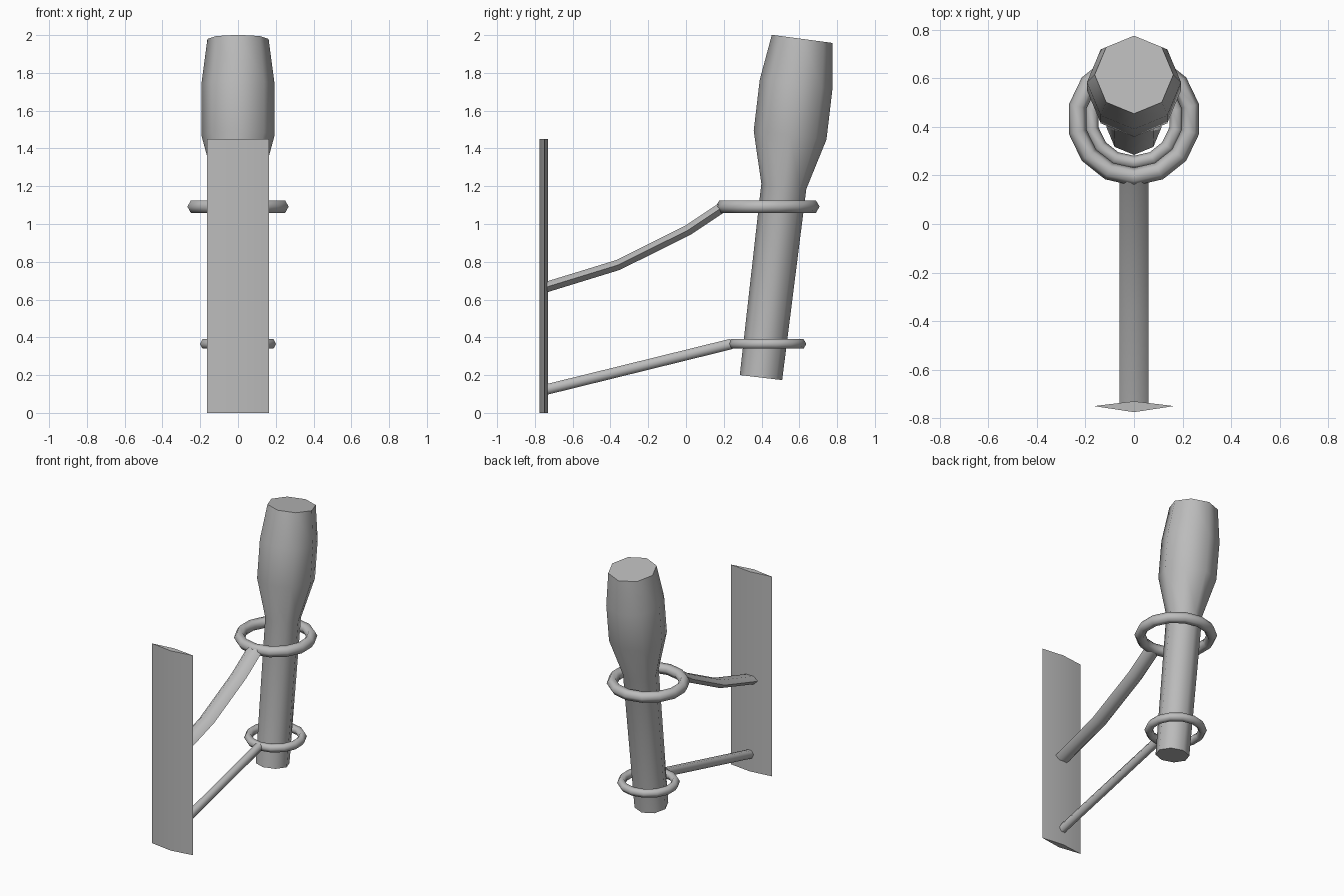
import bpy, bmesh, math
from mathutils import Vector

if "Cube" in bpy.data.objects:
    bpy.data.objects.remove(bpy.data.objects["Cube"])

grey = bpy.data.materials.new("plain_grey")
grey.diffuse_color = (0.5, 0.5, 0.5, 1)
grey.use_nodes = True
grey.node_tree.nodes["Principled BSDF"].inputs["Base Color"].default_value = grey.diffuse_color


def finish(name, bm, angle):
    """Turn a bmesh into a smooth-shaded object with sharp edges above angle."""
    bmesh.ops.recalc_face_normals(bm, faces=bm.faces)
    mesh = bpy.data.meshes.new(name)
    bm.to_mesh(mesh)
    bm.free()
    mesh.materials.append(grey)
    obj = bpy.data.objects.new(name, mesh)
    bpy.context.collection.objects.link(obj)
    bpy.ops.object.select_all(action='DESELECT')
    obj.select_set(True)
    bpy.context.view_layer.objects.active = obj
    bpy.ops.object.shade_smooth_by_angle(angle=math.radians(angle))
    return obj


def skin(bm, loops, closed=False):
    """Bridge successive vertex loops; cap the ends unless closed."""
    n = len(loops[0])
    pairs = list(zip(loops, loops[1:] + loops[:1])) if closed else list(zip(loops, loops[1:]))
    for a, b in pairs:
        for i in range(n):
            j = (i + 1) % n
            bm.faces.new((a[i], a[j], b[j], b[i]))
    if not closed:
        bm.faces.new(loops[0])
        bm.faces.new(loops[-1])


def sweep(name, path, sides, angle):
    """Sweep an n-gon along a path in the YZ plane: (y, z, x radius, normal radius)."""
    bm = bmesh.new()
    loops = []
    for k, (y, z, rx, rn) in enumerate(path):
        p, q = path[max(k - 1, 0)], path[min(k + 1, len(path) - 1)]
        t = Vector((0, q[0] - p[0], q[1] - p[1])).normalized()
        nrm = Vector((0, -t.z, t.y))
        ring = []
        for i in range(sides):
            a = math.tau * i / sides
            ring.append(bm.verts.new(Vector((rx * math.cos(a), y, z)) + nrm * rn * math.sin(a)))
        loops.append(ring)
    skin(bm, loops)
    return finish(name, bm, angle)


def hoop(name, y, z, major, minor, segments=14, sides=6):
    """Horizontal ring with a hexagonal section."""
    bm = bmesh.new()
    loops = []
    for s in range(segments):
        u = math.tau * s / segments - math.pi / 2
        ring = []
        for i in range(sides):
            v = math.tau * i / sides
            r = major + minor * math.cos(v)
            ring.append(bm.verts.new((r * math.cos(u), y + r * math.sin(u), z + minor * math.sin(v))))
        loops.append(ring)
    skin(bm, loops, closed=True)
    return finish(name, bm, 65)


# Wall plate: thin diamond section
bm = bmesh.new()
section = [(-0.165, -0.75), (0, -0.775), (0.165, -0.75), (0, -0.73)]
skin(bm, [[bm.verts.new((x, y, z)) for x, y in section] for z in (0, 1.45)])
finish("wall_plate", bm, 40)

# Torch: tilted octagonal handle flaring into the head
sweep("torch", [
    (0.397, 0.187, 0.113, 0.113),
    (0.518, 1.20, 0.12, 0.12),
    (0.551, 1.47, 0.194, 0.194),
    (0.583, 1.74, 0.194, 0.194),
    (0.615, 1.98, 0.162, 0.162)], 8, 60)

# Holding rings
hoop("upper_ring", 0.432, 1.092, 0.2375, 0.0375)
hoop("lower_ring", 0.43, 0.365, 0.178, 0.029)

# Support arms: wide bent one above, thin straight one below
sweep("upper_arm", [
    (-0.75, 0.663, 0.06, 0.032),
    (-0.36, 0.783, 0.06, 0.032),
    (0.01, 0.967, 0.06, 0.032),
    (0.19, 1.087, 0.06, 0.032)], 6, 65)
sweep("lower_arm", [
    (-0.75, 0.121, 0.03, 0.032),
    (0.24, 0.365, 0.03, 0.032)], 6, 65)
